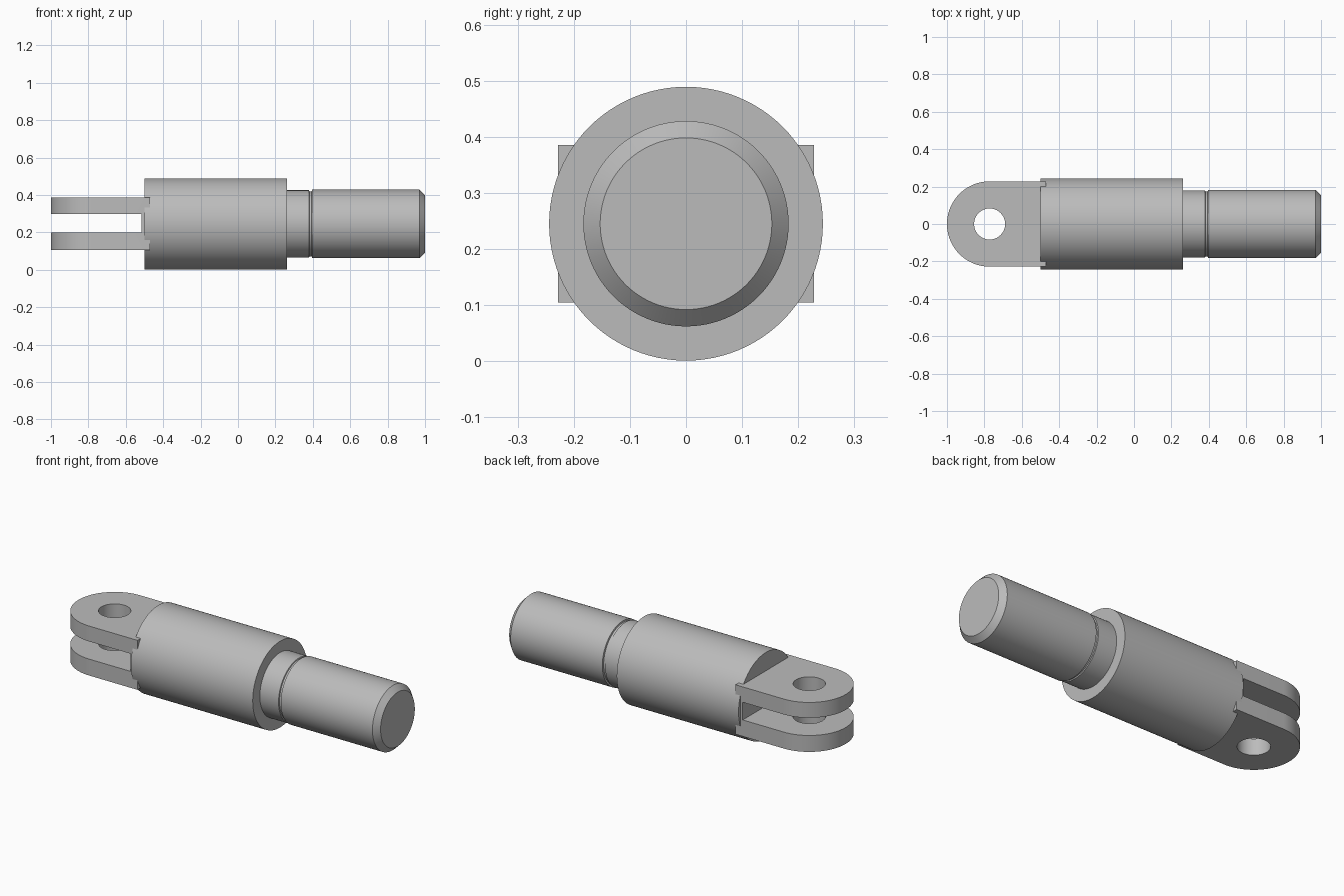
import bpy, bmesh, math
from mathutils import Matrix

if "Cube" in bpy.data.objects:
    bpy.data.objects.remove(bpy.data.objects["Cube"])

AXIS_Z = 0.245
SEGMENTS = 96

steel = bpy.data.materials.new("steel_grey")
steel.diffuse_color = (0.5, 0.5, 0.5, 1)
steel.use_nodes = True
steel.node_tree.nodes["Principled BSDF"].inputs["Base Color"].default_value = steel.diffuse_color


def make_object(name, bm):
    bmesh.ops.recalc_face_normals(bm, faces=bm.faces)
    mesh = bpy.data.meshes.new(name)
    bm.to_mesh(mesh)
    bm.free()
    mesh.materials.append(steel)
    obj = bpy.data.objects.new(name, mesh)
    bpy.context.collection.objects.link(obj)
    return obj


def smooth(obj):
    bpy.ops.object.select_all(action='DESELECT')
    obj.select_set(True)
    bpy.context.view_layer.objects.active = obj
    bpy.ops.object.shade_smooth_by_angle(angle=math.radians(30))


def lathe(name, profile):
    """Turn (x, radius) points around the long axis and cap both ends."""
    bm = bmesh.new()
    rings = []
    for x, r in profile:
        rings.append([bm.verts.new((x, r * math.cos(a), AXIS_Z + r * math.sin(a)))
                      for a in (2 * math.pi * i / SEGMENTS for i in range(SEGMENTS))])
    for a, b in zip(rings, rings[1:]):
        for i in range(SEGMENTS):
            j = (i + 1) % SEGMENTS
            bm.faces.new((a[i], a[j], b[j], b[i]))
    bm.faces.new(rings[0])
    bm.faces.new(rings[-1])
    return make_object(name, bm)


def cut(target, cutter):
    mod = target.modifiers.new(cutter.name, 'BOOLEAN')
    mod.operation = 'DIFFERENCE'
    mod.solver = 'EXACT'
    mod.object = cutter
    cutter.hide_render = True
    cutter.hide_set(True)


# Turned body: thick barrel, stepped shaft with a shallow groove, chamfered tip
body = lathe("barrel_and_shaft", [
    (-0.50, 0.244), (0.263, 0.244), (0.263, 0.180), (0.38, 0.180),
    (0.382, 0.174), (0.394, 0.174), (0.396, 0.183), (0.97, 0.183), (1.0, 0.153)])
smooth(body)

# Fork block: straight sides with a rounded end, extruded upwards
END_X, WIDTH, HALF_H = -0.772, 0.228, 0.140
bm = bmesh.new()
outline = [(-0.47, WIDTH)]
for i in range(49):
    a = math.pi / 2 + math.pi * i / 48
    outline.append((END_X + WIDTH * math.cos(a), WIDTH * math.sin(a)))
outline.append((-0.47, -WIDTH))
base = bm.faces.new([bm.verts.new((x, y, AXIS_Z - HALF_H)) for x, y in outline])
top = bmesh.ops.extrude_face_region(bm, geom=[base])["geom"]
bmesh.ops.translate(bm, vec=(0, 0, 2 * HALF_H),
                    verts=[v for v in top if isinstance(v, bmesh.types.BMVert)])
fork = make_object("fork", bm)

# Slot between the two fork plates
bm = bmesh.new()
bmesh.ops.create_cube(bm, size=1, matrix=Matrix.Translation((-0.815, 0, AXIS_Z + 0.003))
                      @ Matrix.Diagonal((0.6, 0.6, 0.1, 1)))
cut(fork, make_object("slot_cutter", bm))

# Pin hole through both plates
bm = bmesh.new()
bmesh.ops.create_cone(bm, cap_ends=True, segments=64, radius1=0.083, radius2=0.083,
                      depth=0.6, matrix=Matrix.Translation((END_X, 0, AXIS_Z)))
cut(fork, make_object("pin_hole_cutter", bm))

# Bake the cuts so that the shading angle acts on the finished fork
bpy.context.view_layer.update()
fork_eval = fork.evaluated_get(bpy.context.evaluated_depsgraph_get())
finished = bpy.data.meshes.new_from_object(fork_eval)
fork.modifiers.clear()
fork.data = finished
for name in ("slot_cutter", "pin_hole_cutter"):
    bpy.data.objects.remove(bpy.data.objects[name])
smooth(fork)
